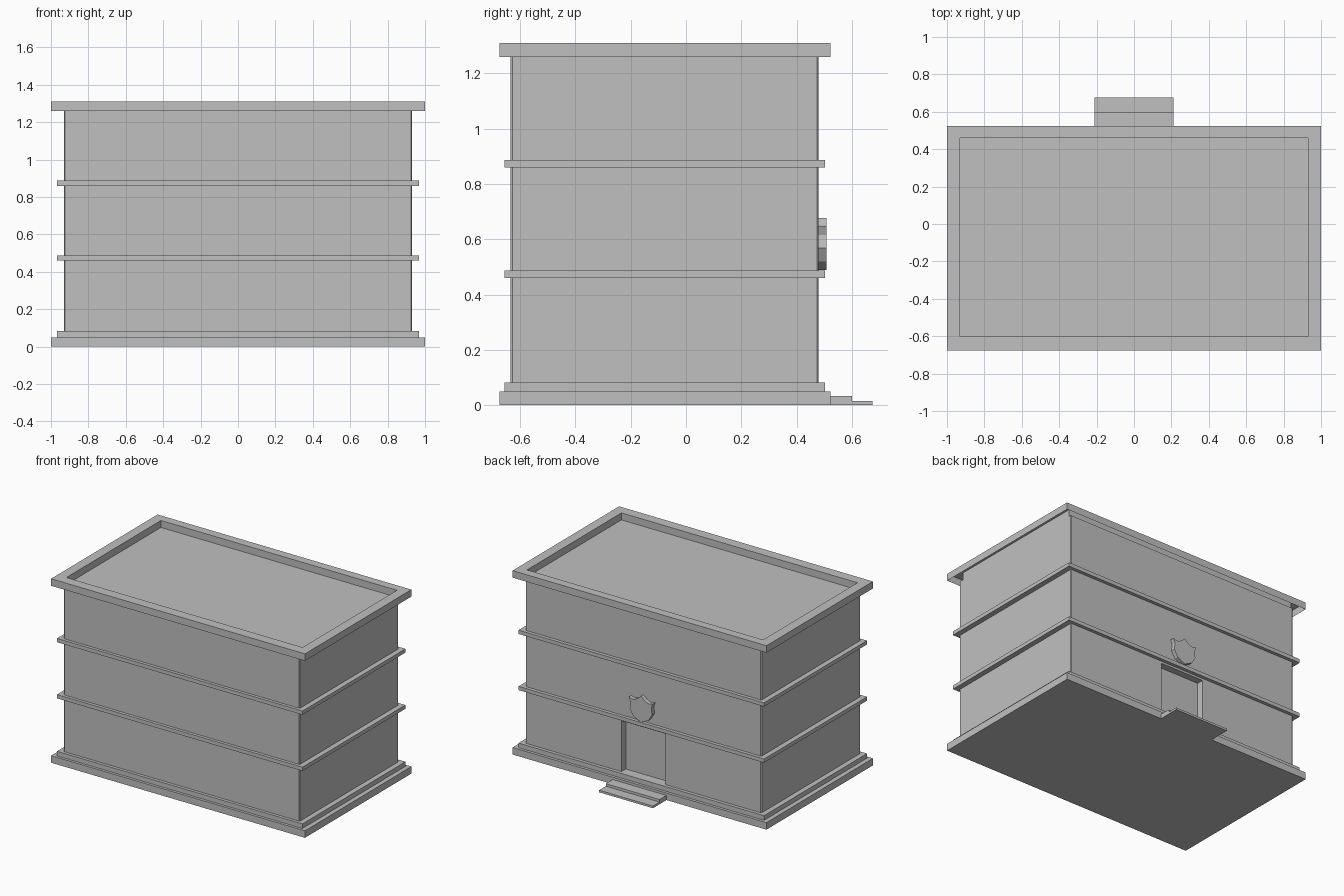
import bpy, bmesh

if "Cube" in bpy.data.objects:
    bpy.data.objects.remove(bpy.data.objects["Cube"])

grey = bpy.data.materials.new("plain_grey")
grey.diffuse_color = (0.53, 0.53, 0.53, 1)
grey.use_nodes = True
grey.node_tree.nodes["Principled BSDF"].inputs["Base Color"].default_value = grey.diffuse_color


def finish(name, bm):
    bmesh.ops.recalc_face_normals(bm, faces=bm.faces[:])
    mesh = bpy.data.meshes.new(name)
    bm.to_mesh(mesh)
    bm.free()
    mesh.materials.append(grey)
    obj = bpy.data.objects.new(name, mesh)
    bpy.context.collection.objects.link(obj)
    return obj


def box(name, half_x, y0, y1, z0, z1, corner=0.0):
    """Box centred on x, optionally with chamfered vertical edges."""
    bm = bmesh.new()
    bmesh.ops.create_cube(bm, size=1)
    for v in bm.verts:
        v.co = (v.co.x * 2 * half_x,
                y0 if v.co.y < 0 else y1,
                z0 if v.co.z < 0 else z1)
    if corner:
        upright = [e for e in bm.edges
                   if abs(e.verts[0].co.z - e.verts[1].co.z) > 0.01]
        bmesh.ops.bevel(bm, geom=upright, offset=corner, segments=1,
                        affect='EDGES', profile=0.5)
    return finish(name, bm)


# Stepped base
box("base_slab", 1.0, -0.675, 0.523, 0, 0.05)
box("base_plinth", 0.967, -0.656, 0.503, 0.05, 0.083)

# Walls with a recessed doorway in the back
walls = box("walls", 0.93, -0.634, 0.479, 0.083, 1.26, corner=0.006)
cutter = box("doorway_cutter", 0.173, 0.43, 0.6, 0.03, 0.445)
cutter.hide_render = True
cutter.hide_viewport = True
cut = walls.modifiers.new("doorway", 'BOOLEAN')
cut.operation = 'DIFFERENCE'
cut.solver = 'EXACT'
cut.object = cutter

# Floor bands
for name, z in (("lower_band", 0.46), ("upper_band", 0.86)):
    box(name, 0.967, -0.656, 0.503, z, z + 0.027)

# Roof rim: hollow parapet, open underneath
bm = bmesh.new()
rings = []
for hx, y0, y1, z in ((1.0, -0.675, 0.523, 1.26), (1.0, -0.675, 0.523, 1.31),
                      (0.93, -0.602, 0.461, 1.31), (0.93, -0.602, 0.461, 1.258)):
    rings.append([bm.verts.new((x, y, z)) for x, y in
                  ((-hx, y0), (hx, y0), (hx, y1), (-hx, y1))])
for a, b in zip(rings, rings[1:]):
    for i in range(4):
        j = (i + 1) % 4
        bm.faces.new((a[i], a[j], b[j], b[i]))
finish("roof_rim", bm)

# Entrance steps
box("upper_step", 0.212, 0.523, 0.6, 0, 0.033)
box("lower_step", 0.212, 0.6, 0.675, 0, 0.015)

# Shield plaque above the door: half outline, mirrored
half = [(0.03, 0.652), (0.055, 0.64), (0.075, 0.64), (0.095, 0.647),
        (0.082, 0.615), (0.088, 0.568), (0.06, 0.52)]
outline = [(0, 0.678)] + half + [(0, 0.49)] + [(-x, z) for x, z in half[::-1]]
bm = bmesh.new()
face = bm.faces.new([bm.verts.new((x, 0.475, z)) for x, z in outline])
ext = bmesh.ops.extrude_face_region(bm, geom=[face], use_keep_orig=True)
for v in ext["geom"]:
    if isinstance(v, bmesh.types.BMVert):
        v.co.y = 0.508
finish("shield_plaque", bm)
